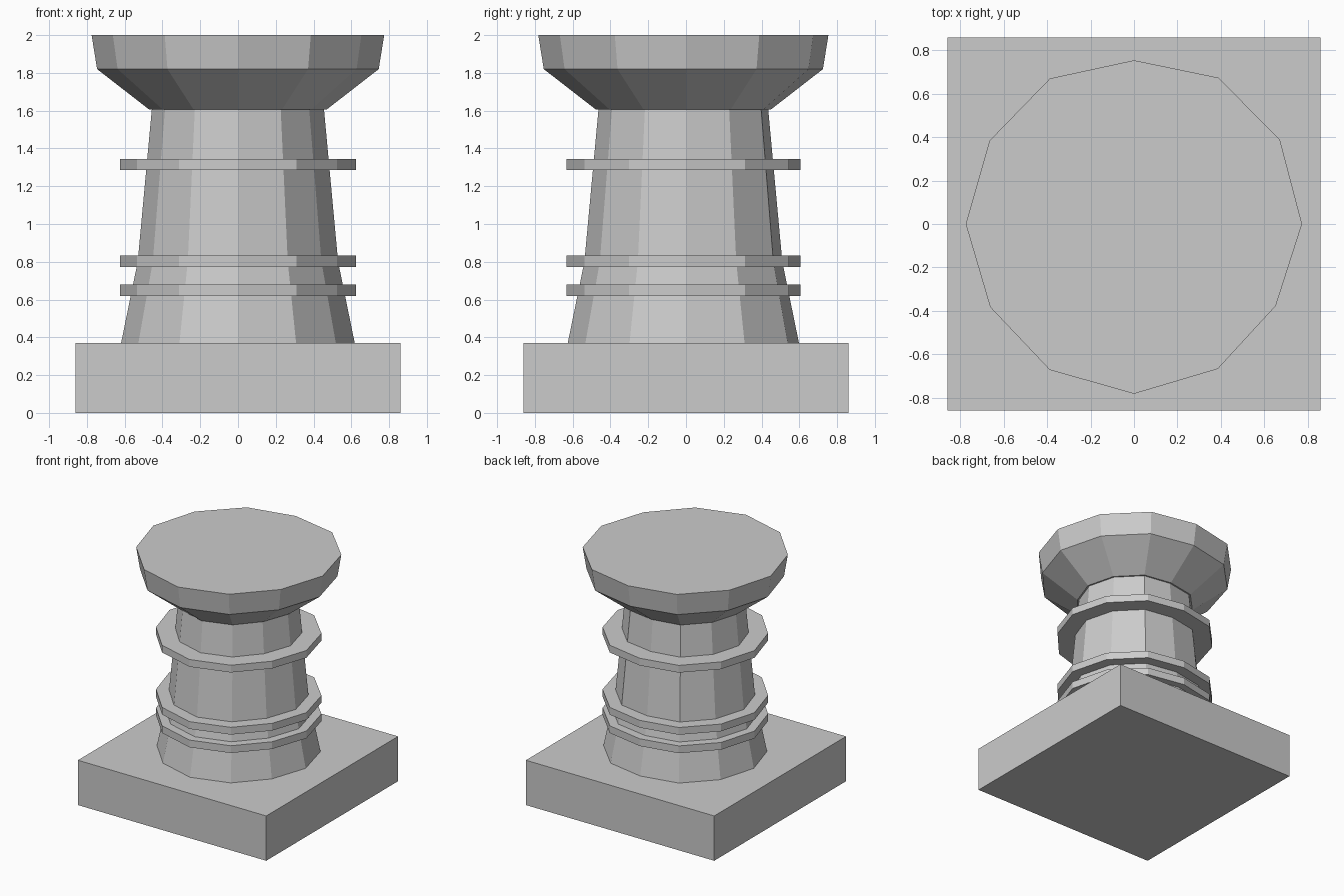
import bpy, bmesh
from math import cos, sin, pi

if "Cube" in bpy.data.objects:
    bpy.data.objects.remove(bpy.data.objects["Cube"])

# Small hand-cut irregularity of each of the 12 corners (radial offset)
CHIP = [0, .002, .004, -.02, 0, -.006, .001, -.009, .002, .008, -.003, -.02]


def finish(bm, name):
    bmesh.ops.recalc_face_normals(bm, faces=bm.faces)
    mesh = bpy.data.meshes.new(name)
    bm.to_mesh(mesh)
    bm.free()
    obj = bpy.data.objects.new(name, mesh)
    bpy.context.collection.objects.link(obj)
    return obj


def turned(name, profile):
    """Closed 12-sided solid from (radius, z) pairs, bottom to top."""
    bm = bmesh.new()
    n = len(CHIP)
    loops = [[bm.verts.new(((r + c) * cos(2 * pi * i / n),
                            (r + c) * sin(2 * pi * i / n), z))
              for i, c in enumerate(CHIP)] for r, z in profile]
    for low, high in zip(loops, loops[1:]):
        for i in range(n):
            j = (i + 1) % n
            bm.faces.new((low[i], low[j], high[j], high[i]))
    bm.faces.new(loops[0][::-1])
    bm.faces.new(loops[-1])
    return finish(bm, name)


# Square plinth
bm = bmesh.new()
bmesh.ops.create_cube(bm, size=1)
bmesh.ops.scale(bm, vec=(1.72, 1.72, .37), verts=bm.verts)
bmesh.ops.translate(bm, vec=(0, 0, .185), verts=bm.verts)
finish(bm, "plinth")

# Tapered shaft, flaring cap
turned("shaft", [(.618, .37), (.53, .80), (.455, 1.61)])
turned("cap", [(.468, 1.605), (.745, 1.82), (.774, 2.0)])

# Bands around the shaft
for name, z in (("lower_band", .62), ("middle_band", .772), ("upper_band", 1.285)):
    turned(name, [(.625, z), (.625, z + .06)])
